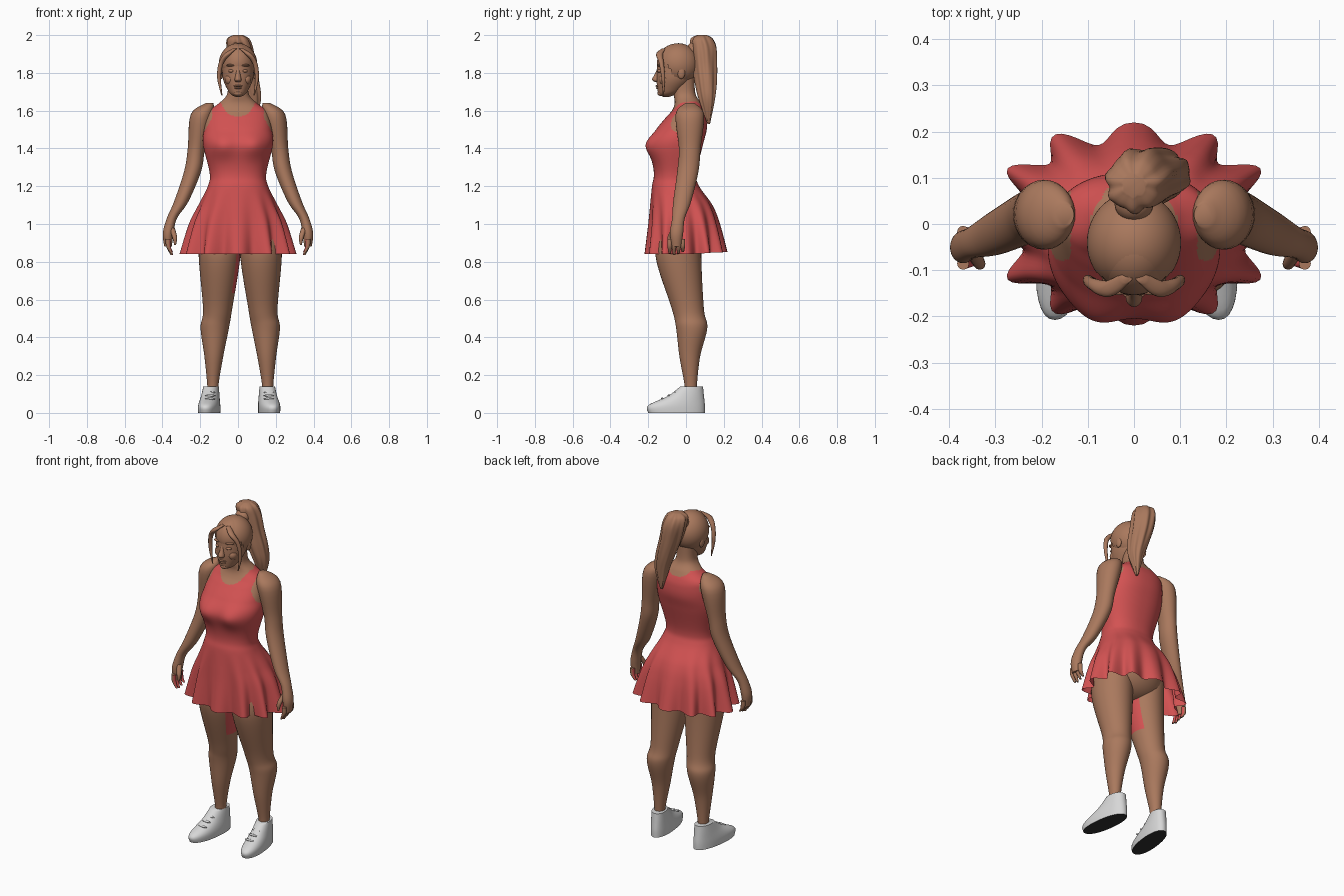
import bpy
import bmesh
import math
from mathutils import Vector

cube = bpy.data.objects.get("Cube")
if cube:
    bpy.data.objects.remove(cube)


def material(name, red_part, green_part, blue_part):
    colour = (red_part, green_part, blue_part, 1)
    m = bpy.data.materials.new(name)
    m.use_nodes = True
    m.diffuse_color = colour
    m.node_tree.nodes["Principled BSDF"].inputs["Base Color"].default_value = colour
    return m


skin = material("warm skin", .4, .19, .11)
red = material("coral red", .65, .085, .085)
white = material("shoe white", .68, .68, .68)
dark = material("sole dark", .03, .03, .03)


def finish(name, bm, mats, paint=None):
    """Turn a bmesh into a smooth object; paint picks a slot per face."""
    bmesh.ops.recalc_face_normals(bm, faces=bm.faces)
    bm.normal_update()
    if paint:
        for face in bm.faces:
            face.material_index = paint(face.calc_center_median(), face.normal)
    mesh = bpy.data.meshes.new(name)
    bm.to_mesh(mesh)
    bm.free()
    for m in mats:
        mesh.materials.append(m)
    ob = bpy.data.objects.new(name, mesh)
    bpy.context.collection.objects.link(ob)
    bpy.ops.object.select_all(action="DESELECT")
    ob.select_set(True)
    bpy.context.view_layer.objects.active = ob
    bpy.ops.object.shade_smooth_by_angle(angle=math.radians(60))


def spline(rows, steps):
    """Catmull-Rom interpolation of parameter rows."""
    result = []
    last = len(rows) - 1
    for i in range(last):
        before, start, end, after = (rows[min(max(k, 0), last)] for k in range(i - 1, i + 3))
        for step in range(steps):
            t = step / steps
            result.append([q + t / 2 * (r - p + t * (2 * p - 5 * q + 4 * r - s + t * (3 * (q - r) + s - p)))
                           for p, q, r, s in zip(before, start, end, after)])
    return result + [list(rows[last])]


def rounded(value, power):
    return math.copysign(abs(value) ** (2 / power), value)


def loft(name, rows, mats, aspect=1, seg=24, steps=6, power=2, deform=None, paint=None,
         side=1, shift=0, open_end=False):
    """Skin level rings given as x, y, z, x radius and, unless aspect sets it, y radius."""
    rows = [(*row, row[-1] * aspect) if len(row) == 4 else row for row in rows]
    bm = bmesh.new()
    rings = []
    for x, y, z, rx, ry in spline(rows, steps):
        middle = Vector((side * x + shift, y, z))
        ring = []
        for k in range(seg):
            turn = math.tau * k / seg
            point = middle + Vector((side * rx * rounded(math.cos(turn), power),
                                     ry * rounded(math.sin(turn), power), 0))
            ring.append(bm.verts.new(deform(point, turn, middle) if deform else point))
        rings.append(ring)
    for lower, upper in zip(rings, rings[1:]):
        for k in range(seg):
            n = (k + 1) % seg
            bm.faces.new((lower[k], lower[n], upper[n], upper[k]))
    bm.faces.new(rings[-1])
    if not open_end:
        bm.faces.new(rings[0])
    finish(name, bm, mats, paint)


def ball(name, centre, size, mat, keep=None):
    """Ellipsoid, optionally keeping only the faces that pass a rule."""
    bm = bmesh.new()
    bmesh.ops.create_uvsphere(bm, u_segments=48, v_segments=32, radius=1)
    for v in bm.verts:
        v.co = Vector(centre) + v.co * Vector(size)
    if keep:
        gone = [face for face in bm.faces if not keep(face.calc_center_median())]
        bmesh.ops.delete(bm, geom=gone, context="FACES")
    finish(name, bm, [mat])


# Dress, chest and neck: height, half width, front y, back y
body = [(.84, .31, -.22, .22), (1, .26, -.2, .18), (1.1, .21, -.19, .14), (1.2, .16, -.18, .07),
        (1.27, .15, -.17, .055), (1.42, .185, -.185, .09), (1.5, .18, -.155, .11),
        (1.56, .17, -.11, .11), (1.6, .155, -.075, .1), (1.64, .1, -.06, .08),
        (1.69, .057, -.065, .05), (1.78, .055, -.07, .045)]


def drape(point, turn, middle):
    """Pleat the skirt, lift its back hem and round the bust."""
    fall = max(0, (1.19 - point.z) / .35)
    pleat = .1 * fall ** 1.2 * (1 - math.cos(12 * turn))
    draped = middle.lerp(point, 1 - pleat)
    if point.y < middle.y:
        draped.y -= .036 * sum(math.exp(-((point.x - centre) / .075) ** 2
                                        - ((point.z - 1.415) / .065) ** 2)
                               for centre in (-.085, .085))
    else:
        draped.z += .1 * max(0, point.y) * max(0, fall - .5)
    return draped


def dress_cut(centre, normal):
    """Red inside the neckline and armholes, skin elsewhere."""
    across = abs(centre.x)
    lowest = 1.57 if centre.y < .02 else 1.615
    neckline = min(lowest + .07 * (across / .09) ** 3, 1.65)
    armhole = .137 + max(0, 1.56 - centre.z) * .6
    return int(centre.z < neckline and (across < armhole or centre.z < 1.45))


loft("dress_and_chest", [(0, (front + back) / 2, z, width, (back - front) / 2)
                         for z, width, front, back in body],
     [skin, red], seg=144, steps=10, power=2.3, deform=drape, paint=dress_cut, open_end=True)
ball("hips", (.01, -.01, .96), (.19, .13, .14), skin)

# Limb profiles
leg = [(.11, -.02, 1, .1), (.11, -.04, .83, .11), (.12, .01, .55, .077), (.135, .03, .45, .075),
       (.14, .02, .3, .05), (.145, .025, .15, .03), (.145, .025, .08, .03)]
arm = [(.15, .02, 1.64, .02), (.19, .02, 1.58, .06), (.22, .02, 1.4, .046), (.24, .01, 1.28, .045),
       (.3, -.02, 1.12, .038), (.35, -.04, 1.03, .027), (.37, -.05, .95, .028), (.37, -.05, .88, .02)]
shoe = [(.15, -.05, 0, .055, .15), (.15, -.05, .04, .055, .15), (.15, 0, .09, .047, .095),
        (.15, .03, .14, .04, .06)]
thumb = [(.35, -.06, .98, .015), (.335, -.085, .93, .013), (.333, -.09, .89, .005)]
strand = [(.015, -.115, 1.93, .012), (.055, -.14, 1.9, .018), (.09, -.13, 1.85, .013),
          (.1, -.12, 1.77, .01), (.085, -.12, 1.68, .003)]

for side, tag in ((1, "left"), (-1, "right")):
    def inner_thigh(centre, normal):
        return int(side < 0 and .65 < centre.z < .86 and normal.x > .8)

    def toe_out(point, turn, middle):
        return point + Vector((side * .12 * (.02 - point.y), 0, 0))

    def sole(centre, normal):
        return int(normal.z < -.9)

    def palm(centre, normal):
        return int(normal.x * side < -.3)

    # Legs, and shoes turned slightly outward
    loft(tag + "_leg", leg, [skin, red], aspect=1.1, seg=40, steps=9, side=side, shift=.012,
         paint=inner_thigh)
    loft(tag + "_shoe", shoe, [white, dark], seg=32, power=2.2, side=side, shift=.006,
         deform=toe_out, paint=sole)
    for i in range(3):
        ball(f"{tag}_lace_{i}", (side * .155 + .008, -.125 + .034 * i, .075 + .017 * i),
             (.028, .007, .006), white)

    # Arms and hands
    loft(tag + "_arm", arm, [skin], aspect=1.25, seg=28, side=side)
    loft(tag + "_thumb", thumb, [skin], seg=12, side=side)
    for i in range(4):
        y = -.086 + .023 * i
        tip = .835 + .008 * abs(i - 1)
        loft(f"{tag}_finger_{i}", [(.37, y, .92, .013), (.368, y, .88, .012), (.35, y, tip, .006)],
             [skin, red], seg=12, side=side, paint=palm)

    # Ears, eyes, brows, cheeks and loose front strands
    ball(tag + "_ear", (side * .088, -.025, 1.8), (.012, .02, .032), skin)
    ball(tag + "_eye", (side * .034, -.138, 1.81), (.017, .014, .009), skin)
    ball(tag + "_brow", (side * .036, -.134, 1.84), (.026, .02, .007), skin)
    ball(tag + "_cheek", (side * .042, -.112, 1.765), (.028, .03, .03), skin)
    loft(tag + "_strand", strand, [skin], seg=12, side=side)

# Head and face
ball("skull", (0, -.05, 1.85), (.088, .104, .105), skin)
loft("jaw", [(0, -.105, 1.673, .012), (0, -.1, 1.685, .036), (0, -.085, 1.71, .055),
             (0, -.06, 1.77, .08), (0, -.05, 1.85, .085)], [skin], aspect=1.2, seg=40)
loft("nose", [(0, -.138, 1.83, .01), (0, -.15, 1.795, .012), (0, -.158, 1.765, .018),
              (0, -.15, 1.753, .013)], [skin], aspect=1.2)
ball("upper_lip", (0, -.15, 1.731), (.024, .012, .005), skin)
ball("lower_lip", (0, -.146, 1.72), (.02, .013, .006), skin)
ball("chin", (0, -.132, 1.692), (.024, .019, .015), skin)


def hairline(centre):
    return centre.z > 1.775 + 1.7 * max(0, -.05 - centre.y) - .2 * abs(centre.x)


def locks(point, turn, middle):
    ridge = .06 * math.cos(7 * turn + 9 * point.z) + .03 * math.sin(11 * turn)
    return middle.lerp(point, 1 + ridge)


# Hair cap open around the face, gathered into a ponytail
ball("hair_cap", (0, -.04, 1.845), (.102, .109, .112), skin, hairline)
ball("hair_band", (0, .045, 1.925), (.042, .04, .04), skin)
loft("ponytail", [(0, .085, 2, .025), (0, .085, 1.98, .056), (.01, .095, 1.93, .066),
                  (.03, .1, 1.84, .063), (.06, .105, 1.74, .055), (.08, .11, 1.65, .04),
                  (.08, .12, 1.53, .007)], [skin], seg=56, deform=locks)
